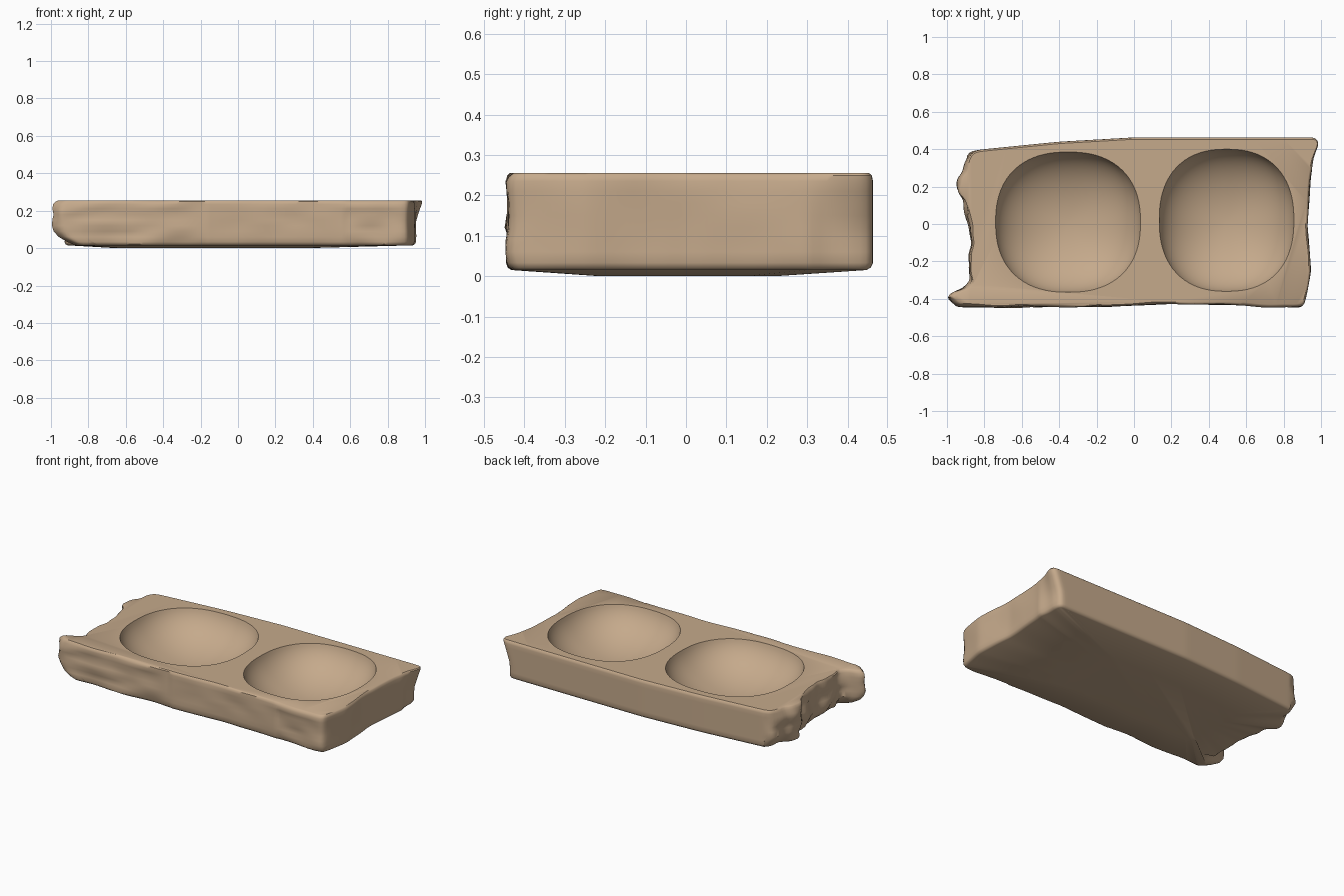
import bpy
import bmesh
from math import copysign, sqrt
from mathutils import Vector, noise

if "Cube" in bpy.data.objects:
    bpy.data.objects.remove(bpy.data.objects["Cube"], do_unlink=True)

clay = bpy.data.materials.new("tan clay")
clay.use_nodes = True
TAN = (0.56, 0.40, 0.26, 1)
clay.diffuse_color = TAN
clay.node_tree.nodes["Principled BSDF"].inputs["Base Color"].default_value = TAN

# Edges of the broken slab, counterclockwise from the back right corner
BACK = [(0.98, 0.463), (0.5, 0.463), (0, 0.463), (-0.4, 0.44), (-0.83, 0.397)]
LEFT = [(-0.875, 0.385), (-0.9, 0.29), (-0.94, 0.24), (-0.945, 0.17), (-0.9, 0.13),
        (-0.9, 0.06), (-0.88, 0), (-0.87, -0.1), (-0.885, -0.2), (-0.87, -0.29),
        (-0.91, -0.345), (-0.96, -0.36), (-0.995, -0.39), (-0.95, -0.445)]
FRONT = [(-0.9, -0.447), (-0.6, -0.445), (-0.2, -0.447), (0.2, -0.428), (0.55, -0.435),
         (0.85, -0.447)]
RIGHT = [(0.91, -0.44), (0.925, -0.37), (0.945, -0.25), (0.938, -0.13), (0.925, 0),
         (0.935, 0.12), (0.945, 0.26), (0.96, 0.35), (0.995, 0.43)]
TOP = 0.255


def resample(points, step=0.018):
    """Even samples along the closed outline."""
    out = []
    for a, b in zip(points, points[1:] + points[:1]):
        a, b = Vector(a), Vector(b)
        n = max(1, round((b - a).length / step))
        out += [a.lerp(b, i / n) for i in range(n)]
    for _ in range(2):
        out = [(out[i - 1] + 2 * p + out[(i + 1) % len(out)]) / 4 for i, p in enumerate(out)]
    return out


def weather(p, z):
    """Chip the broken left, front and right sides differently at each height."""
    x, y = p
    low = 1 - z / TOP
    if x < -0.83:
        rough = noise.noise(Vector((x * 6, y * 11, z * 16)))
        x += 0.022 * rough + 0.09 * max(0, low - 0.65)
        if y < -0.3:
            x += 0.35 * max(0, low - 0.72) + 0.12 * max(0, 0.1 - low)
    elif x > 0.89:
        x += 0.006 * noise.noise(Vector((x * 4, y * 7, z * 8)))
        if y > 0.3:
            x -= 0.05 * min(1, low * 1.8) * min(1, (y - 0.3) / 0.13)
    if y < -0.4:
        torn = 0.014 if x < -0.18 or x > 0.58 else 0.005
        y += torn * (0.4 + noise.noise(Vector((x * 5, 3, z * 20))))
    return x, y


def make_slab():
    outline = resample(BACK + LEFT + FRONT + RIGHT)
    n = len(outline)
    normals = []
    for i in range(n):
        t = (outline[(i + 1) % n] - outline[i - 1]).normalized()
        normals.append(Vector((-t.y, t.x)))
    # Height and inward rounding of each layer
    layers = [(0.015, 0.016), (0.021, 0.006), (0.033, 0), (0.06, 0), (0.09, 0), (0.12, 0),
              (0.15, 0), (0.18, 0), (0.21, 0), (0.235, 0), (0.249, 0.003), (TOP, 0.01)]
    bm = bmesh.new()
    rings = []
    for z, inset in layers:
        ring = []
        for p, nor in zip(outline, normals):
            x, y = weather(p + nor * inset, z)
            ring.append(bm.verts.new((x, y, z)))
        rings.append(ring)
    for lower, upper in zip(rings, rings[1:]):
        for i in range(n):
            j = (i + 1) % n
            bm.faces.new((lower[i], lower[j], upper[j], upper[i]))
    bm.faces.new(rings[-1])
    # Slightly bulging underside
    belly = [bm.verts.new((v.co.x * 0.55 - 0.15, v.co.y * 0.5, 0)) for v in rings[0]]
    for i in range(n):
        j = (i + 1) % n
        bm.faces.new((belly[i], belly[j], rings[0][j], rings[0][i]))
    bm.faces.new(belly[::-1])
    bmesh.ops.recalc_face_normals(bm, faces=bm.faces)
    return to_object(bm, "broken_slab")


def to_object(bm, name):
    mesh = bpy.data.meshes.new(name)
    bm.to_mesh(mesh)
    bm.free()
    mesh.materials.append(clay)
    obj = bpy.data.objects.new(name, mesh)
    bpy.context.collection.objects.link(obj)
    return obj


def make_bowl_cutter(name, x0, x1, y0, y1, floor):
    """Ellipsoid with a slightly squared plan, sunk into the top face."""
    centre_z = TOP + 0.04
    depth = centre_z - floor
    rim = sqrt(1 - (0.04 / depth) ** 2)
    bm = bmesh.new()
    bmesh.ops.create_uvsphere(bm, u_segments=80, v_segments=40, radius=1)
    power = 2.35
    for v in bm.verts:
        r = sqrt(v.co.x ** 2 + v.co.y ** 2)
        if r > 0.0001:
            c, s = v.co.x / r, v.co.y / r
            k = r / (abs(c) ** power + abs(s) ** power) ** (1 / power)
            v.co.x, v.co.y = c * k, s * k
        v.co.x = (x0 + x1) / 2 + v.co.x * (x1 - x0) / 2 / rim
        v.co.y = (y0 + y1) / 2 + v.co.y * (y1 - y0) / 2 / rim
        v.co.z = centre_z + v.co.z * depth
    return to_object(bm, name)


slab = make_slab()
cutters = [make_bowl_cutter("left_bowl_cutter", 0.135, 0.855, -0.36, 0.4, 0.05),
           make_bowl_cutter("right_bowl_cutter", -0.74, 0.035, -0.365, 0.385, 0.05)]

# Carve the two bowls
bpy.context.view_layer.objects.active = slab
for cutter in cutters:
    cutter.hide_render = True
    mod = slab.modifiers.new("bowl", 'BOOLEAN')
    mod.operation = 'DIFFERENCE'
    mod.solver = 'EXACT'
    mod.object = cutter
    bpy.ops.object.modifier_apply(modifier=mod.name)
for cutter in cutters:
    bpy.data.objects.remove(cutter, do_unlink=True)

bpy.ops.object.select_all(action='DESELECT')
slab.select_set(True)
bpy.ops.object.shade_smooth_by_angle(angle=0.7)
